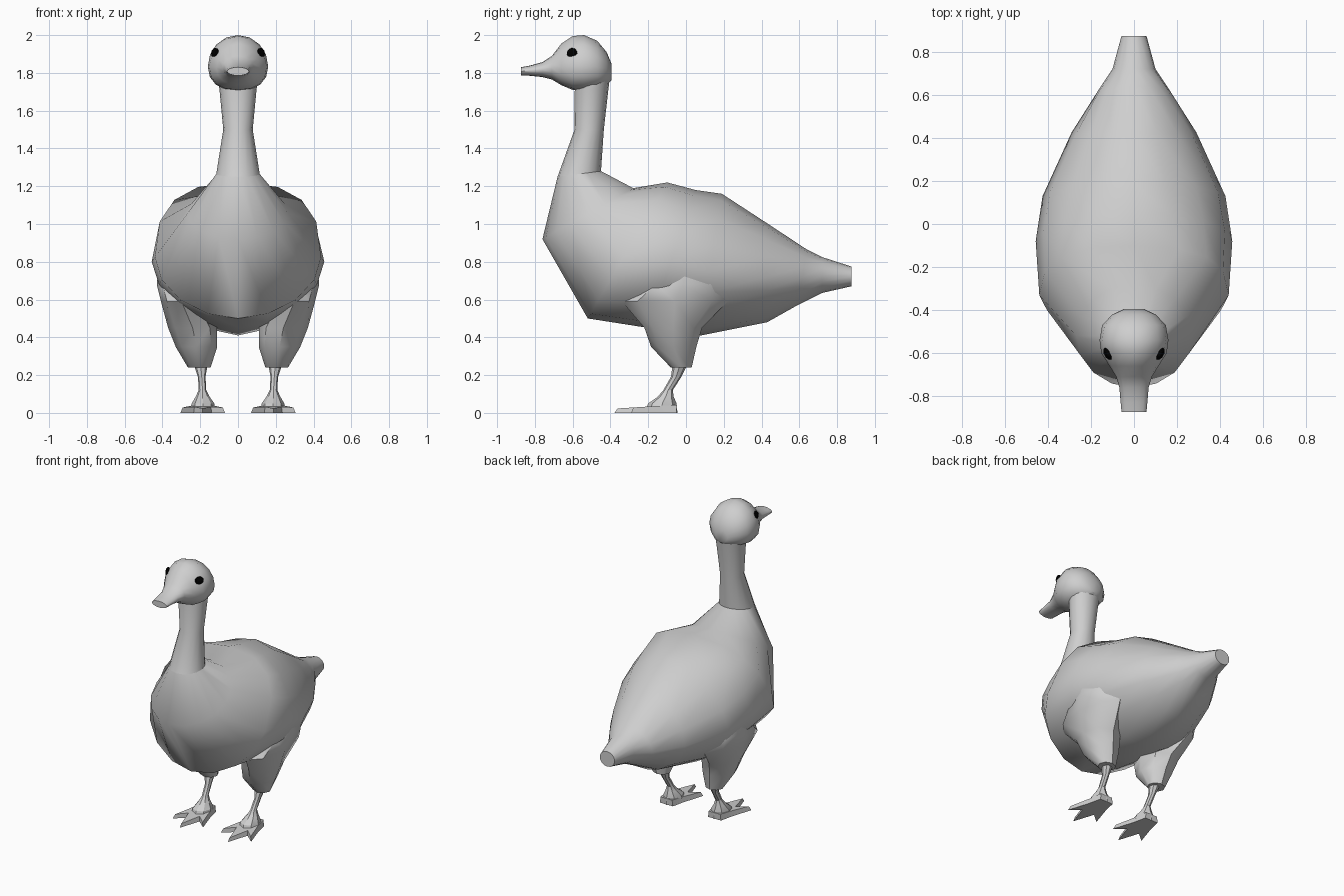
import bpy, bmesh, math
from mathutils import Matrix

if "Cube" in bpy.data.objects:
    bpy.data.objects.remove(bpy.data.objects["Cube"], do_unlink=True)


def make_material(name, color):
    mat = bpy.data.materials.new(name)
    mat.use_nodes = True
    mat.diffuse_color = color
    mat.node_tree.nodes["Principled BSDF"].inputs["Base Color"].default_value = color
    return mat


GREY = make_material("plumage grey", (0.62, 0.62, 0.62, 1))
BLACK = make_material("eye black", (0.0, 0.0, 0.0, 1))


def finish(name, bm, mat=GREY, mirror=False, angle=28):
    bmesh.ops.recalc_face_normals(bm, faces=bm.faces)
    mesh = bpy.data.meshes.new(name)
    bm.to_mesh(mesh)
    bm.free()
    mesh.materials.append(mat)
    mesh.shade_smooth()
    mesh.set_sharp_from_angle(angle=math.radians(angle))
    obj = bpy.data.objects.new(name, mesh)
    bpy.context.collection.objects.link(obj)
    if mirror:
        obj.modifiers.new("Mirror", "MIRROR")


def power(v, p):
    return math.copysign(abs(v) ** p, v)


def spine_ring(yb, zb, yt, zt, w, top=2.0, low=2.0, mid=0.5, n=16):
    """Oval through a lower and an upper midline point; top and low set how square
    each half is, mid how high the widest place lies."""
    pts = []
    for i in range(n):
        a = 2 * math.pi * i / n
        s, h = math.sin(a), -math.cos(a)
        e = 2 / (top if h > 0 else low)
        f = mid + ((1 - mid) if h > 0 else mid) * power(h, e)
        pts.append((w * power(s, e), yb + (yt - yb) * f, zb + (zt - zb) * f))
    return pts


def level_ring(z, y0, y1, x0, x1, n=8):
    """Horizontal oval given by its extents."""
    pts = []
    for i in range(n):
        a = 2 * math.pi * i / n
        pts.append(((x0 + x1) / 2 + (x1 - x0) / 2 * math.cos(a),
                    (y0 + y1) / 2 + (y1 - y0) / 2 * math.sin(a), z))
    return pts


def loft(name, rings, **options):
    bm = bmesh.new()
    loops = [[bm.verts.new(p) for p in ring] for ring in rings]
    n = len(loops[0])
    for a, b in zip(loops, loops[1:]):
        for i in range(n):
            j = (i + 1) % n
            bm.faces.new((a[i], a[j], b[j], b[i]))
    bm.faces.new(loops[0])
    bm.faces.new(loops[-1])
    finish(name, bm, **options)


# Body with folded wings, from neck base to tail
loft("body", [spine_ring(*r) for r in (
    (-0.68, 1.25, -0.45, 1.28, 0.115),
    (-0.76, 0.92, -0.28, 1.19, 0.268),
    (-0.52, 0.50, -0.10, 1.22, 0.44, 2.6, 1.9, 0.45),
    (-0.20, 0.45, 0.05, 1.18, 0.457, 2.0, 1.8, 0.48),
    (0.08, 0.41, 0.19, 1.16, 0.425, 1.8, 1.7, 0.45),
    (0.43, 0.48, 0.42, 1.01, 0.29, 1.9, 1.6, 0.45),
    (0.59, 0.57, 0.64, 0.865, 0.17, 2.0, 1.7, 0.5),
    (0.72, 0.635, 0.72, 0.825, 0.10),
    (0.875, 0.67, 0.875, 0.775, 0.058))], angle=50)

# Neck
loft("neck", [spine_ring(*r) for r in (
    (-0.68, 1.25, -0.45, 1.28, 0.115),
    (-0.59, 1.50, -0.435, 1.50, 0.078),
    (-0.59, 1.70, -0.41, 1.72, 0.098),
    (-0.57, 1.80, -0.40, 1.80, 0.11))], angle=40)

# Head and bill, from the nape to the bill tip
loft("head", [spine_ring(*r) for r in (
    (-0.395, 1.76, -0.395, 1.85, 0.045),
    (-0.42, 1.735, -0.42, 1.91, 0.10),
    (-0.47, 1.715, -0.47, 1.97, 0.148, 2.0, 2.2, 0.45),
    (-0.54, 1.705, -0.54, 2.00, 0.16, 2.0, 2.3, 0.44),
    (-0.60, 1.71, -0.60, 1.995, 0.152, 1.8, 2.3, 0.43),
    (-0.66, 1.735, -0.66, 1.955, 0.114, 1.8, 2.2, 0.43),
    (-0.71, 1.765, -0.71, 1.89, 0.083),
    (-0.76, 1.778, -0.76, 1.857, 0.068),
    (-0.83, 1.785, -0.83, 1.838, 0.062),
    (-0.873, 1.786, -0.873, 1.83, 0.058))], angle=45)

# Eyes, lying flat on the sides of the head
bm = bmesh.new()
bmesh.ops.create_uvsphere(bm, u_segments=10, v_segments=6, radius=1)
bmesh.ops.scale(bm, vec=(0.019, 0.032, 0.029), verts=bm.verts)
bmesh.ops.rotate(bm, matrix=Matrix.Rotation(math.radians(-30), 3, "Z"), verts=bm.verts)
bmesh.ops.translate(bm, vec=(0.12, -0.603, 1.903), verts=bm.verts)
finish("eyes", bm, mat=BLACK, mirror=True)

# Thighs
loft("thighs", [level_ring(*r) for r in (
    (0.78, -0.12, 0.12, 0.25, 0.42),
    (0.68, -0.22, 0.19, 0.22, 0.43),
    (0.59, -0.34, 0.22, 0.19, 0.408),
    (0.45, -0.22, 0.085, 0.11, 0.37),
    (0.35, -0.185, 0.055, 0.11, 0.33),
    (0.24, -0.08, 0.03, 0.145, 0.265))], mirror=True, angle=45)

# Shanks with ankle and heel
loft("shanks", [level_ring(*r) for r in (
    (0.26, -0.07, 0.01, 0.16, 0.235),
    (0.19, -0.08, -0.025, 0.172, 0.212),
    (0.12, -0.12, -0.07, 0.168, 0.208),
    (0.085, -0.15, -0.065, 0.15, 0.225),
    (0.05, -0.20, -0.05, 0.125, 0.245),
    (0.0, -0.22, -0.045, 0.12, 0.25))], mirror=True)

# Webbed feet: a three-toed wedge, thinner toward the toes
half = [(0.05, -0.05), (0.07, -0.14), (0.118, -0.29), (0.048, -0.23)]
outline = half + [(0, -0.378)] + [(-x, y) for x, y in reversed(half)]
bm = bmesh.new()
lower = [bm.verts.new((0.187 + x, y, 0)) for x, y in outline]
upper = [bm.verts.new((0.187 + x * 0.9, y * 0.96, 0.046 + 0.06 * y)) for x, y in outline]
for i in range(len(outline)):
    j = (i + 1) % len(outline)
    bm.faces.new((lower[i], lower[j], upper[j], upper[i]))
bm.faces.new(lower)
bm.faces.new(upper)
finish("feet", bm, mirror=True)
